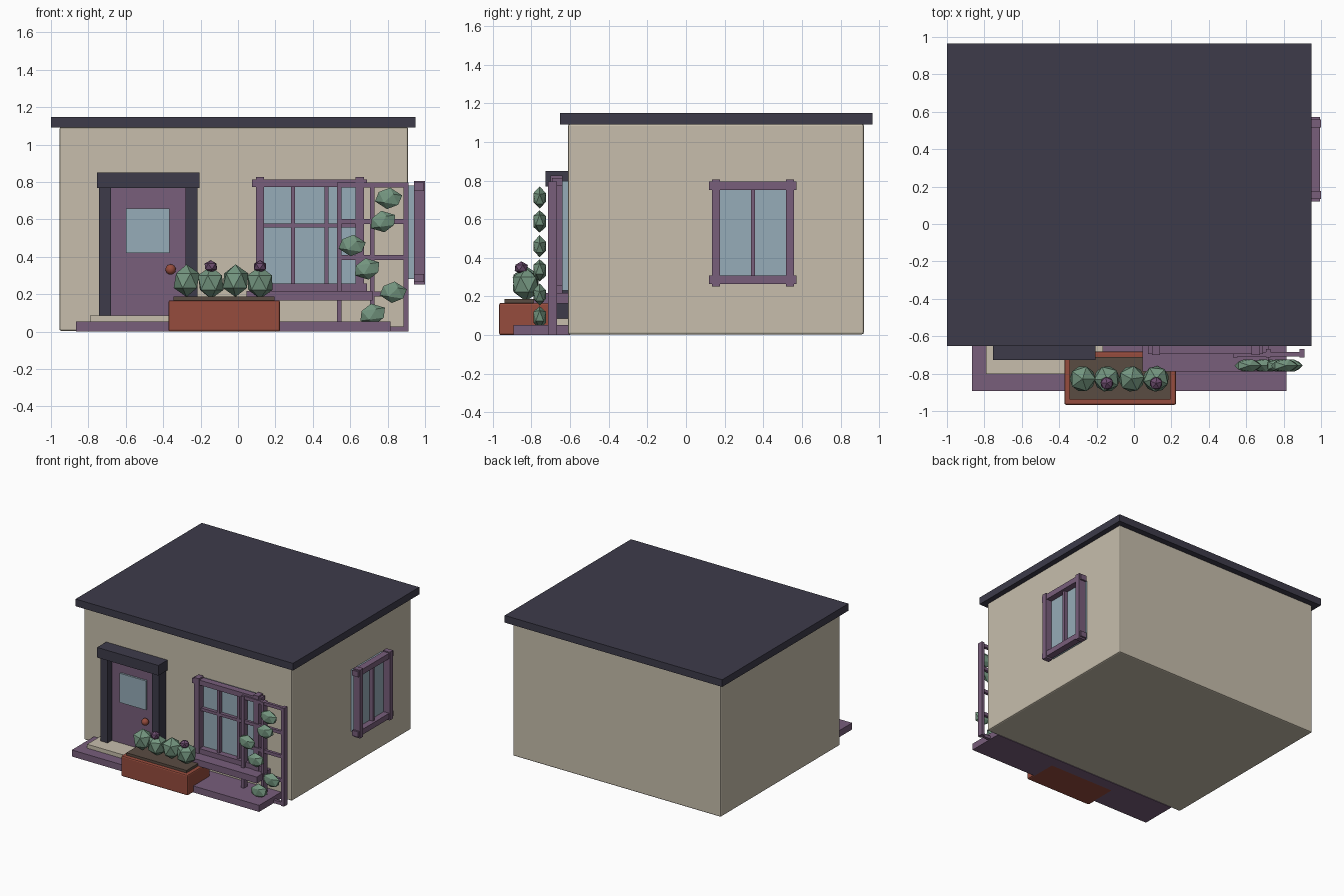
import bpy, math

if "Cube" in bpy.data.objects:
    bpy.data.objects.remove(bpy.data.objects["Cube"])

def mat(name, rgb):
    m = bpy.data.materials.new(name)
    lin = [((c / 255 + 0.055) / 1.055) ** 2.4 for c in rgb]
    m.diffuse_color = (*lin, 1)
    m.use_nodes = True
    m.node_tree.nodes["Principled BSDF"].inputs["Base Color"].default_value = m.diffuse_color
    return m

WALL = mat("warm_beige", (199, 190, 172))
ROOF = mat("dark_slate", (61, 59, 74))
TRIM = mat("dusty_purple", (120, 94, 123))
GLASS = mat("pale_blue_glass", (150, 172, 184))
LEAF = mat("sage_green", (116, 150, 128))
CLAY = mat("terracotta", (150, 76, 61))
SOIL = mat("soil_brown", (90, 76, 66))
PLUM = mat("flower_plum", (108, 76, 110))

def box(name, x, y, z, m, bevel=0):
    """Box from (min, max) pairs."""
    bpy.ops.mesh.primitive_cube_add(size=1, location=[sum(p) / 2 for p in (x, y, z)])
    o = bpy.context.object
    o.name = name
    o.scale = [p[1] - p[0] for p in (x, y, z)]
    bpy.ops.object.transform_apply(location=False, rotation=False, scale=True)
    o.data.materials.append(m)
    if bevel:
        b = o.modifiers.new("bevel", 'BEVEL')
        b.width, b.segments = bevel, 2
    return o

def gem(name, loc, scale, m, rot=(0, 0, 0)):
    """Faceted low-poly foliage ball."""
    bpy.ops.mesh.primitive_ico_sphere_add(subdivisions=1, radius=1, location=loc, rotation=rot)
    o = bpy.context.object
    o.name = name
    o.scale = scale
    o.data.materials.append(m)
    return o

# house body and roof
box("house_walls", (-0.955, 0.91), (-0.61, 0.92), (0.004, 1.092), WALL, 0.01)
box("flat_roof", (-1.0, 0.95), (-0.652, 0.965), (1.09, 1.148), ROOF)

# porch and step
box("porch_deck", (-0.865, 0.815), (-0.893, -0.60), (0, 0.053), TRIM)
box("door_step", (-0.79, -0.165), (-0.803, -0.605), (0.003, 0.085), WALL)

# door with frame, pane and knob
box("door", (-0.685, -0.275), (-0.645, -0.6), (0.08, 0.77), TRIM)
box("door_pane", (-0.60, -0.365), (-0.66, -0.64), (0.42, 0.657), GLASS)
for side, x in (("left", (-0.743, -0.68)), ("right", (-0.28, -0.217))):
    box("door_post_" + side, x, (-0.70, -0.6), (0.05, 0.77), ROOF)
box("door_lintel", (-0.755, -0.205), (-0.726, -0.6), (0.768, 0.85), ROOF)
bpy.ops.mesh.primitive_uv_sphere_add(segments=16, ring_count=8, radius=0.028,
                                     location=(-0.36, -0.675, 0.332))
knob = bpy.context.object
knob.name = "door_knob"
knob.data.materials.append(CLAY)
bpy.ops.object.shade_smooth()

# front window: pane, posts, rails, glazing bars, deep sill
box("front_window_pane", (0.12, 0.65), (-0.645, -0.6), (0.23, 0.797), GLASS)
for side, x in (("left", 0.095), ("right", 0.628)):
    box("front_window_post_" + side, (x, x + 0.045), (-0.70, -0.64), (0.205, 0.825), TRIM)
box("front_window_top_rail", (0.075, 0.69), (-0.694, -0.64), (0.772, 0.812), TRIM)
box("front_window_bottom_rail", (0.075, 0.69), (-0.694, -0.64), (0.215, 0.257), TRIM)
for i, x in enumerate((0.295, 0.473)):
    box(f"front_window_bar_{i}", (x - 0.011, x + 0.011), (-0.675, -0.64), (0.25, 0.78), TRIM)
box("front_window_cross_bar", (0.13, 0.64), (-0.672, -0.64), (0.555, 0.578), TRIM)
box("front_window_sill", (0.045, 0.72), (-0.788, -0.605), (0.165, 0.217), TRIM)

# side window
box("side_window_pane", (0.9, 0.945), (0.15, 0.54), (0.28, 0.78), GLASS)
for side, y in (("front", 0.134), ("back", 0.517)):
    box("side_window_post_" + side, (0.94, 1.0), (y, y + 0.042), (0.252, 0.805), TRIM)
for side, z in (("bottom", 0.265), ("top", 0.752)):
    box("side_window_rail_" + side, (0.94, 0.994), (0.12, 0.572), (z, z + 0.044), TRIM)
box("side_window_bar", (0.94, 0.975), (0.335, 0.357), (0.3, 0.76), TRIM)

# trellis
for i, x in enumerate((0.541, 0.718, 0.899)):
    box(f"trellis_post_{i}", (x - 0.013, x + 0.013), (-0.715, -0.668), (0, 0.795), TRIM)
for i, z in enumerate((0.014, 0.2, 0.395, 0.588, 0.783)):
    box(f"trellis_rail_{i}", (0.53, 0.911), (-0.708, -0.685), (z - 0.013, z + 0.013), TRIM)

# climbing vine on the trellis
vine = [(0.805, 0.712), (0.775, 0.588), (0.61, 0.46), (0.69, 0.335), (0.83, 0.21), (0.72, 0.092)]
for i, (x, z) in enumerate(vine):
    gem(f"vine_leaf_{i}", (x, -0.757, z), (0.078, 0.038, 0.058), LEAF,
        (0, math.radians((8, -8)[i % 2]), 0))

# planter with soil, bushes and flowers
box("planter", (-0.372, 0.225), (-0.967, -0.682), (0, 0.167), CLAY, 0.01)
box("planter_soil", (-0.344, 0.195), (-0.938, -0.712), (0.1, 0.187), SOIL)
for i, x in enumerate((-0.275, -0.145, -0.013, 0.118)):
    gem(f"bush_{i}", (x, -0.828, (0.272, 0.262)[i % 2]), (0.077, 0.077, 0.087), LEAF,
        (0, 0, i * 0.7))
    if i % 2:
        gem(f"flower_{i}", (x, -0.852, 0.348), (0.038, 0.038, 0.034), PLUM, (0, 0, i * 0.5))
